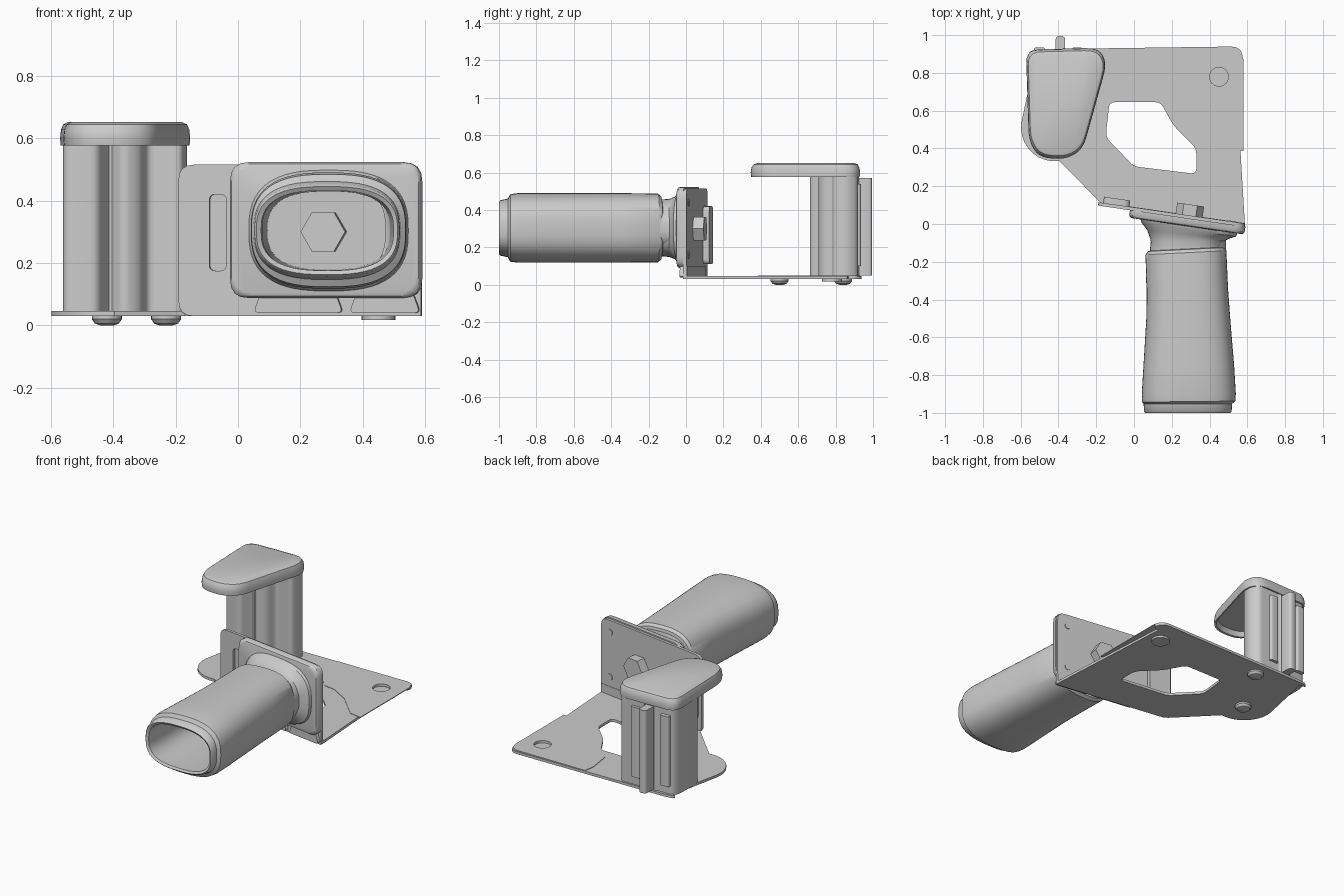
import bpy, bmesh, math
from mathutils import Matrix, Vector

if "Cube" in bpy.data.objects:
    bpy.data.objects.remove(bpy.data.objects["Cube"])

def finish(name, bm, mat=None):
    bmesh.ops.recalc_face_normals(bm, faces=bm.faces)
    me = bpy.data.meshes.new(name)
    bm.to_mesh(me)
    bm.free()
    if mat:
        me.transform(mat)
    ob = bpy.data.objects.new(name, me)
    bpy.context.collection.objects.link(ob)
    return ob

def rounded(pts, r, n=5):
    """Round every corner of a polygon."""
    out = []
    for i, p in enumerate(pts):
        p, a, b = Vector(p), Vector(pts[i - 1]), Vector(pts[(i + 1) % len(pts)])
        s = p + (a - p).normalized() * min(r, (a - p).length * 0.45)
        e = p + (b - p).normalized() * min(r, (b - p).length * 0.45)
        for k in range(n):
            t = k / (n - 1)
            out.append(s * (1 - t) ** 2 + p * 2 * t * (1 - t) + e * t * t)
    return out

def rect(x0, x1, y0, y1, r):
    return rounded([(x0, y0), (x1, y0), (x1, y1), (x0, y1)], r)

def circle(x, y, r, n=24):
    return [(x + r * math.cos(i * math.tau / n), y + r * math.sin(i * math.tau / n)) for i in range(n)]

def prism(name, outline, z0, z1, holes=(), mat=None):
    """Extrude an outline, with optional holes."""
    bm = bmesh.new()
    for loop in [outline, *holes]:
        vs = [bm.verts.new((p[0], p[1], z0)) for p in loop]
        for i in range(len(vs)):
            bm.edges.new((vs[i - 1], vs[i]))
    bmesh.ops.triangle_fill(bm, edges=bm.edges[:], use_beauty=True)
    ext = bmesh.ops.extrude_face_region(bm, geom=bm.faces[:], use_keep_orig=True)
    top = [v for v in ext["geom"] if isinstance(v, bmesh.types.BMVert)]
    bmesh.ops.translate(bm, verts=top, vec=(0, 0, z1 - z0))
    return finish(name, bm, mat)

def loft(name, rings, mat=None):
    """Skin a series of rings and close both ends."""
    bm = bmesh.new()
    vr = [[bm.verts.new(p) for p in ring] for ring in rings]
    for a, b in zip(vr, vr[1:]):
        for i in range(len(a)):
            bm.faces.new((a[i - 1], a[i], b[i], b[i - 1]))
    bm.faces.new(vr[0])
    bm.faces.new(vr[-1])
    return finish(name, bm, mat)

# Base plate with large cut-out and round dimple
arc = [(-0.42 + 0.178 * math.cos(math.radians(t)), 0.51 + 0.178 * math.sin(math.radians(t)))
       for t in range(170, 286, 12)]
outline = (rounded([(-0.57, 0.90), (-0.53, 0.925), (0.56, 0.94), (0.585, 0.86)], 0.05)
           + [(0.587, 0.0), (-0.17, 0.105)] + arc[::-1])
window = rounded([(-0.15, 0.46), (-0.13, 0.645), (0.14, 0.645), (0.21, 0.52),
                  (0.33, 0.40), (0.33, 0.265), (0.0, 0.305)], 0.03)
dimple = circle(0.45, 0.78, 0.05)
prism("base_plate", outline, 0.03, 0.046, [window, dimple])
prism("plate_dimple", circle(0.45, 0.78, 0.054), 0.018, 0.034)
patch = [(0.05, 0.93), (0.04, 0.86), (0.06, 0.72), (0.12, 0.67), (0.17, 0.62), (0.24, 0.61),
         (0.36, 0.54), (0.5, 0.4), (0.58, 0.385), (0.58, 0.87), (0.565, 0.91), (0.53, 0.93)]
prism("plate_coating", patch, 0.044, 0.049, [dimple])

# Domed rivets under the plate
for i, (x, y) in enumerate([(-0.42, 0.5), (-0.23, 0.84)]):
    loft(f"rivet_{i + 1}", [[(px, py, z) for px, py in circle(x, y, r)]
                            for r, z in [(0.048, 0.034), (0.048, 0.02), (0.038, 0.006), (0.02, 0.0)]])

# Upright flange frame: local x along the flange, y up, z toward the front
F = (Matrix.Translation((0.28, 0.035, 0)) @ Matrix.Rotation(-math.radians(8.3), 4, 'Z')
     @ Matrix.Rotation(math.pi / 2, 4, 'X'))
slot = rect(-0.375, -0.32, 0.175, 0.42, 0.02)
prism("flange", rect(-0.475, 0.31, 0.03, 0.515, 0.05), -0.012, 0.006, [slot], F)
prism("flange_bend", [(-0.40, 0.03), (0.31, 0.03), (0.31, 0.1), (-0.40, 0.1)], -0.014, 0.006, mat=F)
prism("flange_tab", rect(-0.45, -0.31, 0.11, 0.42, 0.03), -0.045, -0.01, mat=F)
prism("back_nut", circle(0.01, 0.3, 0.072, 6), -0.07, -0.01, mat=F)
for i, z in enumerate((0.16, 0.44)):
    prism(f"flange_stud_{i + 1}", circle(0.24, z, 0.02, 16), -0.016, -0.01, mat=F)

# Handle mounting pad with soft front edge, and its two lower lips
loft("handle_pad", [[(p.x, p.y, z) for p in rect(-0.304 + d, 0.314 - d, 0.088 + d, 0.523 - d, 0.06)]
                    for d, z in [(0, 0.004), (0, 0.032), (0.006, 0.042), (0.016, 0.046)]], F)
for i, (a, b) in enumerate([(-0.23, 0.06), (0.08, 0.31)]):
    prism(f"pad_lip_{i + 1}", rounded([(a + 0.03, 0.12), (a, 0.04), (b, 0.04), (b - 0.03, 0.12)], 0.02),
          0.004, 0.026, mat=F)

# Hollow handle: y, centre x, half width, half height, slant
def section(y, cx, hx, hz, slant, n=56, e=2.7):
    ring = []
    for i in range(n):
        c, s = math.cos(i * math.tau / n), math.sin(i * math.tau / n)
        dx = math.copysign(abs(c) ** (2 / e), c) * hx
        ring.append((cx + dx, y + slant * dx, 0.304 + math.copysign(abs(s) ** (2 / e), s) * hz))
    return ring

loft("handle", [section(*p) for p in [
    (-0.008, .29, .257, .195, -.147), (-0.03, .29, .25, .189, -.147), (-0.055, .288, .217, .168, -.1),
    (-0.09, .285, .196, .155, 0), (-0.132, .278, .194, .152, .05), (-0.135, .275, .203, .17, .05),
    (-0.152, .275, .214, .184, .05), (-0.35, .282, .216, .186, .03), (-0.5, .287, .222, .186, .02),
    (-0.75, .29, .24, .186, .01), (-0.9, .29, .249, .186, .01), (-0.94, .29, .247, .18, .01),
    (-0.952, .285, .234, .157, 0), (-0.992, .285, .232, .148, 0), (-1.0, .285, .226, .141, 0),
    (-0.992, .286, .212, .128, 0), (-0.9, .288, .21, .13, 0), (-0.065, .29, .196, .125, 0)]])
prism("handle_bolt", circle(0.01, 0.3, 0.072, 6), 0.05, 0.125, mat=F)

# Roller post with ribbed front and a fin at the back
post = rounded([(-0.56, 0.67), (-0.45, 0.66), (-0.41, 0.75), (-0.37, 0.70), (-0.31, 0.73),
                (-0.29, 0.80), (-0.18, 0.78), (-0.16, 0.86), (-0.19, 0.92), (-0.36, 0.915),
                (-0.37, 0.985), (-0.41, 0.985), (-0.42, 0.91), (-0.54, 0.91), (-0.56, 0.86)], 0.025, 4)
prism("post", [p if p.y < 0.93 else Vector((p.x, 0.915)) for p in post], 0.04, 0.61)
prism("post_fin", rect(-0.415, -0.365, 0.89, 0.995, 0.02), 0.05, 0.57)
for i, x in enumerate((-0.5, -0.3)):
    prism(f"post_back_rib_{i + 1}", rect(x - 0.03, x + 0.03, 0.9, 0.935, 0.015), 0.1, 0.54)

# Cap with rounded top and hollow underside
cap = rounded([(-0.57, 0.92), (-0.19, 0.93), (-0.145, 0.85), (-0.27, 0.40), (-0.36, 0.345),
               (-0.50, 0.355), (-0.555, 0.44)], 0.07, 6)
mid = Vector((-0.36, 0.66))
loft("post_cap", [[(*(mid + (p - mid) * s), z) for p in cap]
                  for s, z in [(0.9, 0.605), (0.95, 0.577), (1, 0.577), (1.01, 0.6),
                               (0.995, 0.627), (0.96, 0.644), (0.89, 0.651)]])

# Smooth shading with sharp edges kept
for ob in bpy.context.collection.objects:
    ob.select_set(True)
    bpy.context.view_layer.objects.active = ob
bpy.ops.object.shade_smooth_by_angle(angle=math.radians(35))
